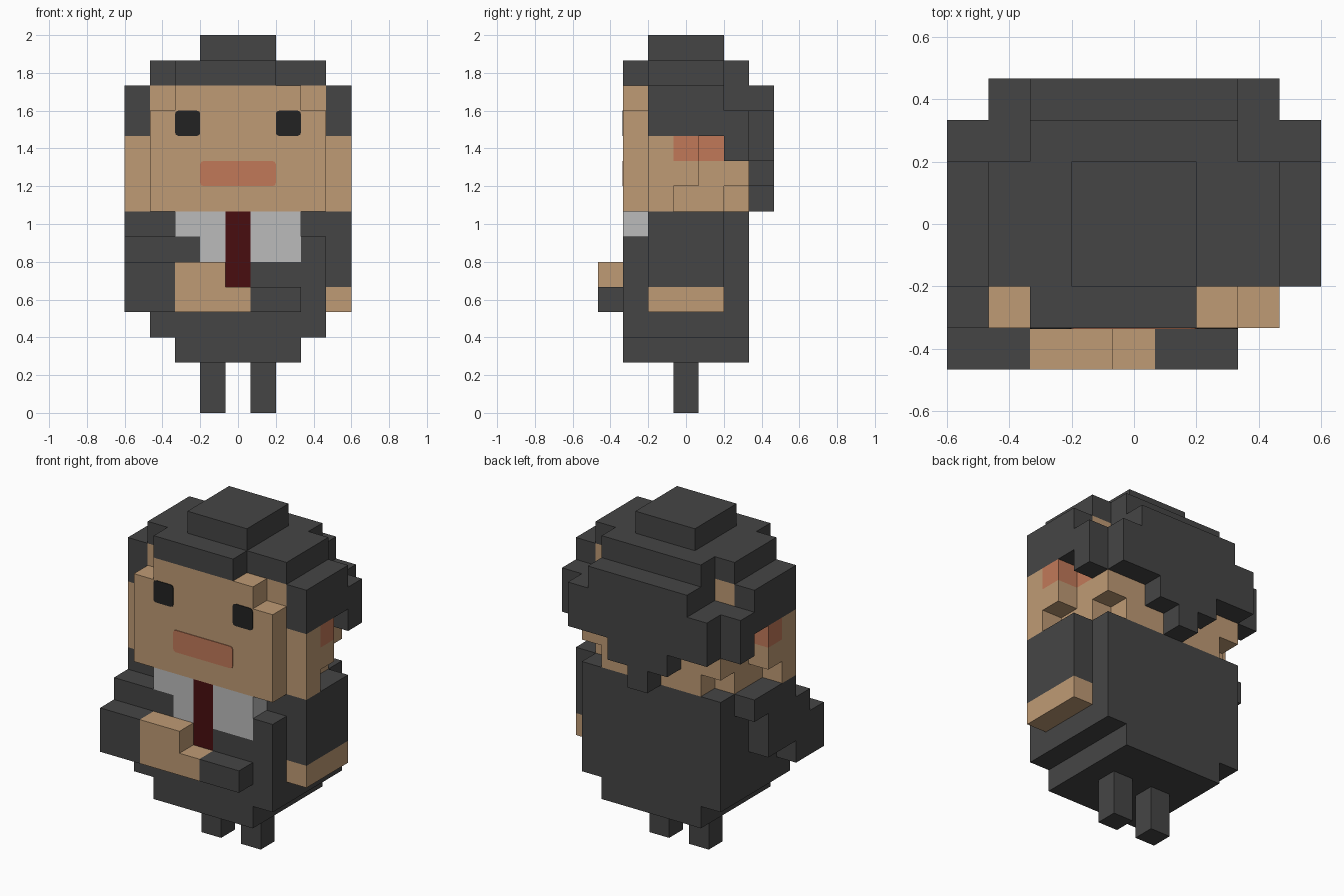
import bpy, bmesh
from mathutils import Vector

if "Cube" in bpy.data.objects:
    bpy.data.objects.remove(bpy.data.objects["Cube"], do_unlink=True)

U = 2 / 15  # edge of one block


def material(name, rgb):
    lin = [((c / 255 + 0.055) / 1.055) ** 2.4 if c > 10 else c / 255 / 12.92 for c in rgb]
    m = bpy.data.materials.new(name)
    m.use_nodes = True
    m.diffuse_color = (*lin, 1)
    m.node_tree.nodes["Principled BSDF"].inputs["Base Color"].default_value = (*lin, 1)
    return m


CHARCOAL = material("charcoal", (69, 69, 69))
SKIN = material("skin", (191, 155, 117))
ROSE = material("rose", (193, 121, 89))
WHITE = material("shirt_white", (187, 187, 187))
MAROON = material("maroon", (72, 13, 16))
BLACK = material("eye_black", (34, 34, 34))


def cells(boxes):
    """Blocks filled by boxes given as inclusive ranges x0, x1, y0, y1, z0, z1."""
    return {(x, y, z) for x0, x1, y0, y1, z0, z1 in boxes
            for x in range(x0, x1 + 1) for y in range(y0, y1 + 1) for z in range(z0, z1 + 1)}


def both(boxes):
    """Add the mirror image of each box across x = 0."""
    return boxes + [(-b[1], -b[0], *b[2:]) for b in boxes]


def blocks(name, mat, boxes, cut=()):
    """Make one part from the outer skin of its blocks."""
    solid = cells(boxes) - cells(cut)
    bm = bmesh.new()
    for c in sorted(solid):
        for axis in range(3):
            for s in (-1, 1):
                n = list(c)
                n[axis] += s
                if tuple(n) in solid:
                    continue
                mid = Vector((c[0], c[1], c[2] + 0.5))
                mid[axis] += s / 2
                a, b = Vector(), Vector()
                a[(axis + 1) % 3] = 0.5
                b[(axis + 2) % 3] = 0.5 * s
                corners = (mid - a - b, mid + a - b, mid + a + b, mid - a + b)
                bm.faces.new([bm.verts.new(p * U) for p in corners])
    bmesh.ops.remove_doubles(bm, verts=bm.verts, dist=1e-4)
    bmesh.ops.dissolve_limit(bm, angle_limit=0.01, verts=bm.verts, edges=bm.edges)
    finish(name, mat, bm)


def plate(name, mat, x, z, w):
    """Thin round-cornered plate on the face front, w blocks wide."""
    bm = bmesh.new()
    bmesh.ops.create_cube(bm, size=1)
    bmesh.ops.scale(bm, verts=bm.verts, vec=(w * U, 0.008, U))
    bmesh.ops.translate(bm, verts=bm.verts, vec=(x * U, -2.5 * U, (z + 0.5) * U))
    along = [e for e in bm.edges if abs(e.verts[0].co.y - e.verts[1].co.y) > 0.004]
    bmesh.ops.bevel(bm, geom=along, offset=0.017, segments=2, profile=0.5, affect='EDGES')
    finish(name, mat, bm)


def finish(name, mat, bm):
    me = bpy.data.meshes.new(name)
    bm.to_mesh(me)
    bm.free()
    me.materials.append(mat)
    bpy.context.collection.objects.link(bpy.data.objects.new(name, me))


# Legs
blocks("right_leg", CHARCOAL, [(-1, -1, 0, 0, 0, 1)])
blocks("left_leg", CHARCOAL, [(1, 1, 0, 0, 0, 1)])

# Jacket, open at the front for shirt and tie
shirt_open = [(-2, 2, -2, -2, 6, 7), (0, 0, -2, -2, 5, 5)]
blocks("jacket", CHARCOAL,
       [(-2, 2, -2, 2, 2, 2), (-3, 3, -1, 2, 3, 7), (-3, 3, -2, -2, 3, 6)], shirt_open)
blocks("shirt", WHITE, [(-2, 2, -2, -2, 7, 7), (-1, 2, -2, -2, 6, 6)], [(0, 0, -2, -2, 5, 7)])
blocks("tie", MAROON, [(0, 0, -2, -2, 5, 7)])

# Left arm hangs down
blocks("left_sleeve", CHARCOAL, [(4, 4, -1, 1, 5, 7)])
blocks("left_hand", SKIN, [(4, 4, -1, 1, 4, 4)])

# Right arm bends across the front
blocks("right_sleeve", CHARCOAL,
       [(-4, -4, -1, 1, 7, 7), (-4, -4, -2, 0, 6, 6), (-4, -4, -3, 0, 5, 5),
        (-4, -4, -3, -2, 4, 4), (-3, -3, -3, -3, 4, 5), (-2, -2, -2, -2, 6, 6)])
blocks("right_hand", SKIN, [(-2, -1, -3, -3, 4, 5), (0, 0, -3, -3, 4, 4)])
blocks("jacket_front_fold", CHARCOAL, [(1, 2, -3, -3, 4, 4)])

# Head with cheeks, blush set into the sides
blush = both([(4, 4, 0, 0, 10, 10), (3, 3, 1, 1, 10, 10)])
blocks("head", SKIN,
       [(-3, 3, -2, -2, 8, 11), (-2, 2, -2, -2, 12, 12), (-3, 3, -1, 1, 8, 12),
        (-3, 3, 2, 2, 9, 9), (-2, 2, 2, 2, 8, 8)]
       + both([(4, 4, -1, -1, 8, 10), (4, 4, 0, 0, 9, 9)]), blush)
blocks("blush", ROSE, blush)

# Hair: crown, fringe, sides and stepped back
blocks("hair", CHARCOAL,
       [(-1, 1, -1, 1, 14, 14), (-3, 3, -1, 1, 13, 13), (-2, 2, 2, 2, 13, 13),
        (-2, 1, -2, -2, 13, 13), (-2, 2, 2, 3, 12, 12), (-3, 3, 2, 3, 10, 11),
        (-1, 1, 3, 3, 9, 9), (0, 0, 3, 3, 8, 8)]
       + both([(4, 4, -1, 1, 11, 12), (4, 4, 2, 2, 10, 11)]))

# Face details
plate("mouth", ROSE, 0, 9, 3)
plate("right_eye", BLACK, -2, 11, 1)
plate("left_eye", BLACK, 2, 11, 1)
